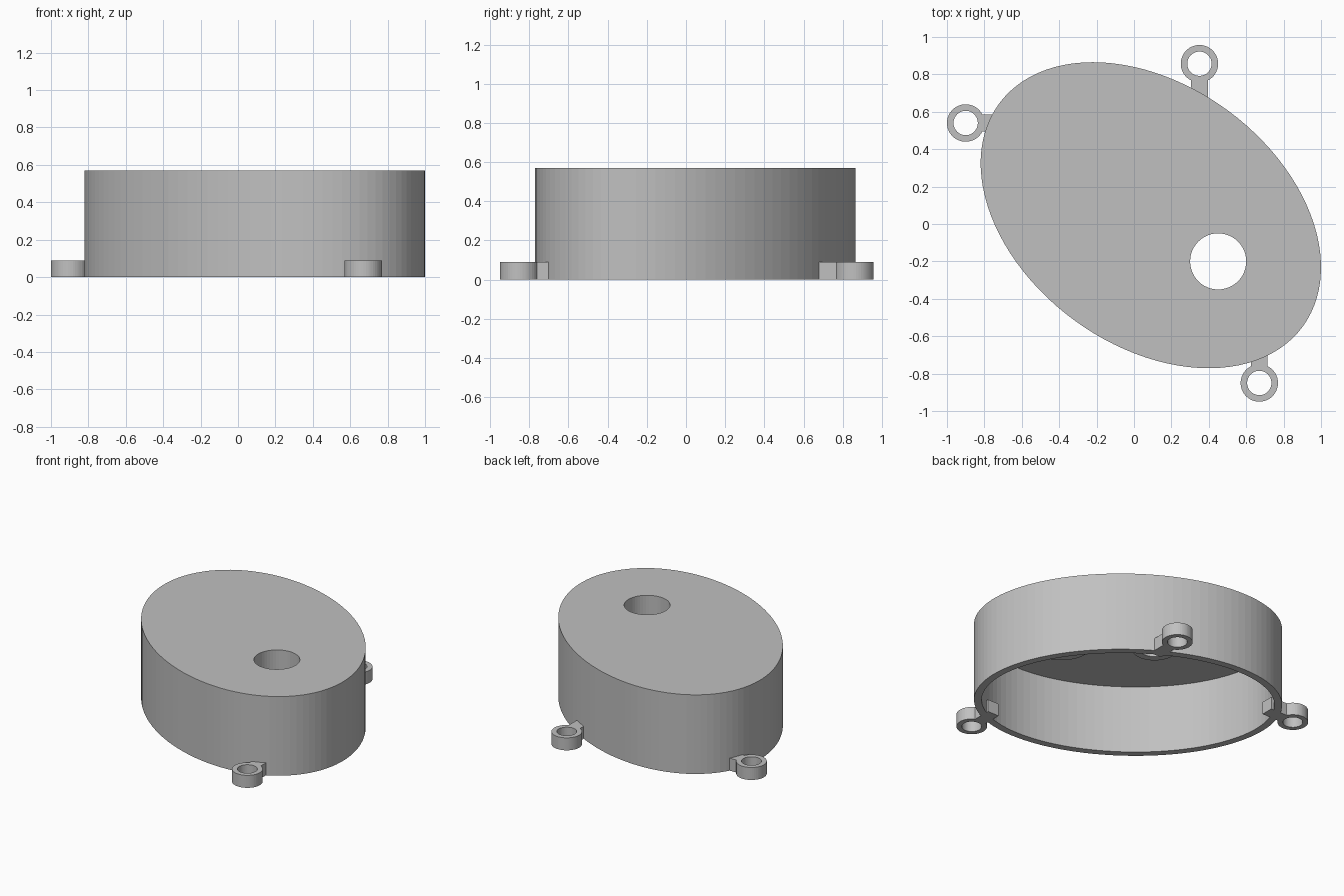
import bpy, bmesh, math
from mathutils import Vector, Matrix

if "Cube" in bpy.data.objects:
    bpy.data.objects.remove(bpy.data.objects["Cube"], do_unlink=True)

grey = bpy.data.materials.new("plain grey")
grey.use_nodes = True
grey.diffuse_color = (0.53, 0.53, 0.53, 1)
grey.node_tree.nodes["Principled BSDF"].inputs["Base Color"].default_value = grey.diffuse_color

CENTRE = Vector((0.09, 0.047))
TILT = math.radians(-36.3)
HEIGHT, CEILING, COLLAR_END, LUG_HEIGHT = 0.57, 0.49, 0.41, 0.09


def oval(centre, a, b, tilt=0.0, count=48):
    """Closed outline of an ellipse or circle."""
    turn = Matrix.Rotation(tilt, 2)
    steps = [math.tau * i / count for i in range(count)]
    return [Vector(centre) + turn @ Vector((a * math.cos(t), b * math.sin(t))) for t in steps]


def build(name, caps, walls):
    """Flat caps (z, outlines; later outlines are holes) joined by upright walls (outline, z0, z1)."""
    bm = bmesh.new()

    def loop(outline, z):
        return [bm.verts.new((p.x, p.y, z)) for p in outline]

    for z, outlines in caps:
        edges = []
        for outline in outlines:
            vs = loop(outline, z)
            edges += [bm.edges.new((vs[i - 1], vs[i])) for i in range(len(vs))]
        bmesh.ops.triangle_fill(bm, edges=edges, use_beauty=True, normal=(0, 0, 1))
    for outline, z0, z1 in walls:
        low, high = loop(outline, z0), loop(outline, z1)
        for i in range(len(low)):
            bm.faces.new((low[i - 1], low[i], high[i], high[i - 1]))
    bmesh.ops.remove_doubles(bm, verts=bm.verts, dist=0.0001)
    bmesh.ops.recalc_face_normals(bm, faces=bm.faces)
    mesh = bpy.data.meshes.new(name)
    bm.to_mesh(mesh)
    bm.free()
    mesh.materials.append(grey)
    obj = bpy.data.objects.new(name, mesh)
    bpy.context.collection.objects.link(obj)
    return obj


# Hollow oval housing, open below, with a collared hole and a blind socket
outer = oval(CENTRE, 1.007, 0.695, TILT, 100)
inner = oval(CENTRE, 0.957, 0.645, TILT, 100)
hole, collar = [oval((0.45, -0.2), r, r) for r in (0.15, 0.2)]
socket, boss = [oval((-0.05, 0.15), r, r) for r in (0.1, 0.15)]
build("housing",
      caps=[(0, [outer, inner]), (HEIGHT, [outer, hole]), (CEILING, [inner, collar, boss]),
            (COLLAR_END, [collar, hole]), (COLLAR_END, [boss, socket]), (CEILING, [socket])],
      walls=[(outer, 0, HEIGHT), (inner, 0, CEILING), (hole, COLLAR_END, HEIGHT),
             (collar, COLLAR_END, CEILING), (boss, COLLAR_END, CEILING),
             (socket, COLLAR_END, CEILING)])

# Screw lugs: a ring with a tab that runs through the housing wall
RING, BORE, HALF_TAB, REACH = 0.1, 0.065, 0.045, 0.22
start = math.asin(HALF_TAB / RING)
arc = [start + (math.tau - 2 * start) * i / 40 for i in range(41)]
profile = [Vector((RING * math.cos(t), RING * math.sin(t))) for t in arc]
profile += [Vector((REACH, -HALF_TAB)), Vector((REACH, HALF_TAB))]

for name, place, angle in (("front_lug", (0.67, -0.85), 90),
                           ("back_lug", (0.35, 0.857), -90),
                           ("side_lug", (-0.9, 0.54), 0)):
    turn = Matrix.Rotation(math.radians(angle), 2)
    edge = [Vector(place) + turn @ p for p in profile]
    bore = oval(place, BORE, BORE)
    build(name,
          caps=[(0, [edge, bore]), (LUG_HEIGHT, [edge, bore])],
          walls=[(edge, 0, LUG_HEIGHT), (bore, 0, LUG_HEIGHT)])
